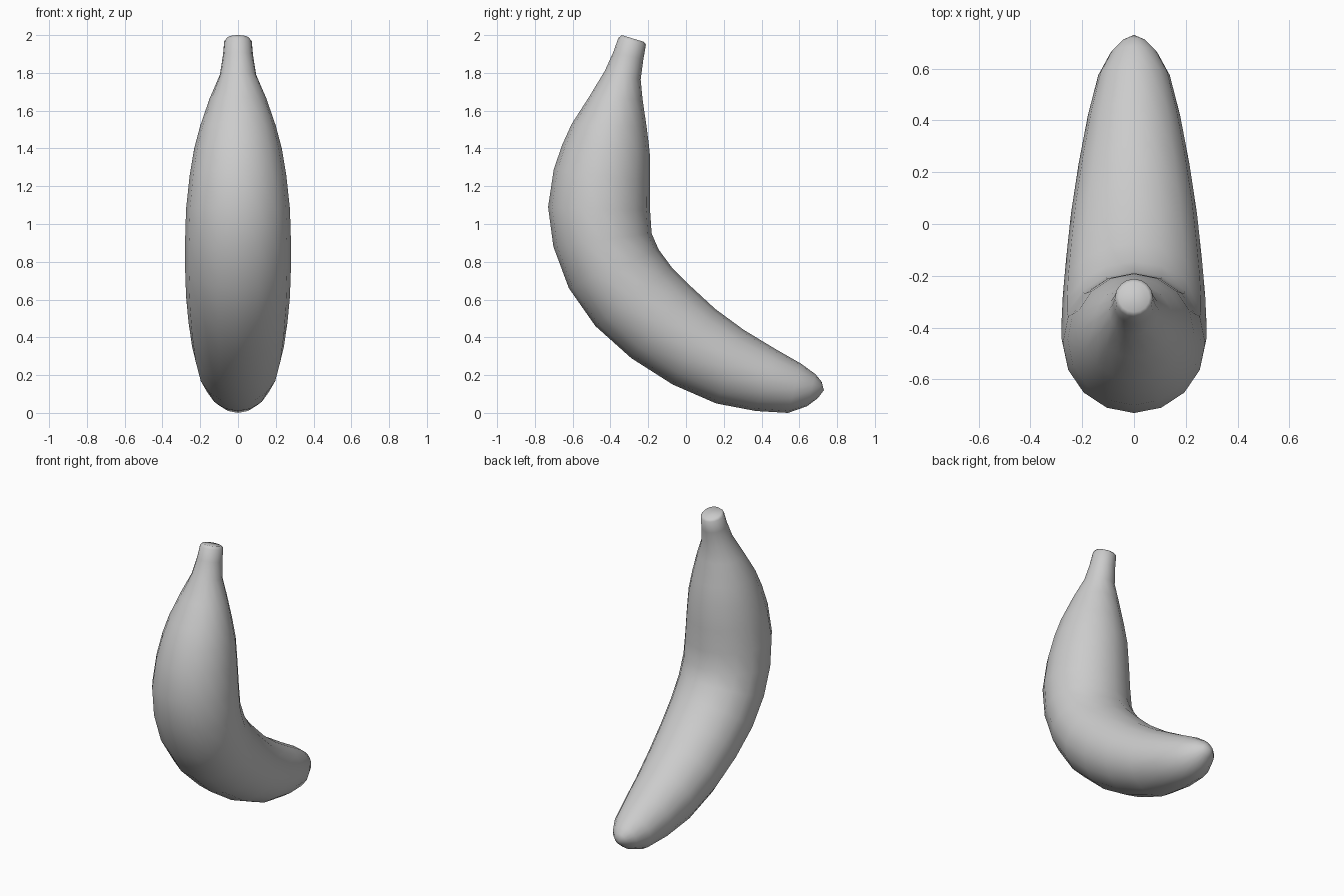
import bpy, bmesh, math
from mathutils import Vector

if "Cube" in bpy.data.objects:
    bpy.data.objects.remove(bpy.data.objects["Cube"])

SIDES = 16
# rings from stem to tip: outer y, z, inner y, z, half width in x
RINGS = [
    (-.340, 2.00, -.225, 1.965, .060), (-.358, 1.985, -.212, 1.950, .073),
    (-.385, 1.91, -.226, 1.870, .080), (-.430, 1.81, -.240, 1.765, .097),
    (-.515, 1.67, -.230, 1.660, .150), (-.605, 1.53, -.208, 1.510, .200),
    (-.655, 1.42, -.192, 1.380, .232), (-.700, 1.29, -.190, 1.220, .256),
    (-.730, 1.09, -.190, 1.070, .275), (-.702, .88, -.182, .950, .280),
    (-.620, .66, -.145, .865, .280), (-.480, .46, -.075, .770, .275),
    (-.290, .29, .025, .670, .262), (-.070, .15, .155, .550, .243),
    (.160, .05, .305, .440, .214), (.370, .01, .470, .340, .178),
    (.540, .00, .610, .260, .138), (.640, .035, .685, .205, .090),
    (.700, .08, .718, .165, .046),
]

bm = bmesh.new()


def ring(oy, oz, iy, iz, w):
    outer, inner = Vector((0, oy, oz)), Vector((0, iy, iz))
    mid, half = (outer + inner) / 2, (outer - inner) / 2
    angles = [2 * math.pi * k / SIDES for k in range(SIDES)]
    return [bm.verts.new(mid + half * math.cos(a) + Vector((w * math.sin(a), 0, 0))) for a in angles]


# curved fruit body and stem
loops = [ring(*r) for r in RINGS]
for a, b in zip(loops, loops[1:]):
    for k in range(SIDES):
        n = (k + 1) % SIDES
        bm.faces.new((a[k], a[n], b[n], b[k]))

# flat stem end and rounded tip
bm.faces.new(loops[0])
tip = bm.verts.new((0, .73, .12))
for k in range(SIDES):
    bm.faces.new((loops[-1][k], loops[-1][(k + 1) % SIDES], tip))
bmesh.ops.recalc_face_normals(bm, faces=bm.faces)

mesh = bpy.data.meshes.new("banana")
bm.to_mesh(mesh)
bm.free()
banana = bpy.data.objects.new("banana", mesh)
bpy.context.collection.objects.link(banana)
bpy.context.view_layer.objects.active = banana
banana.select_set(True)
bpy.ops.object.shade_smooth_by_angle(angle=math.radians(60))
